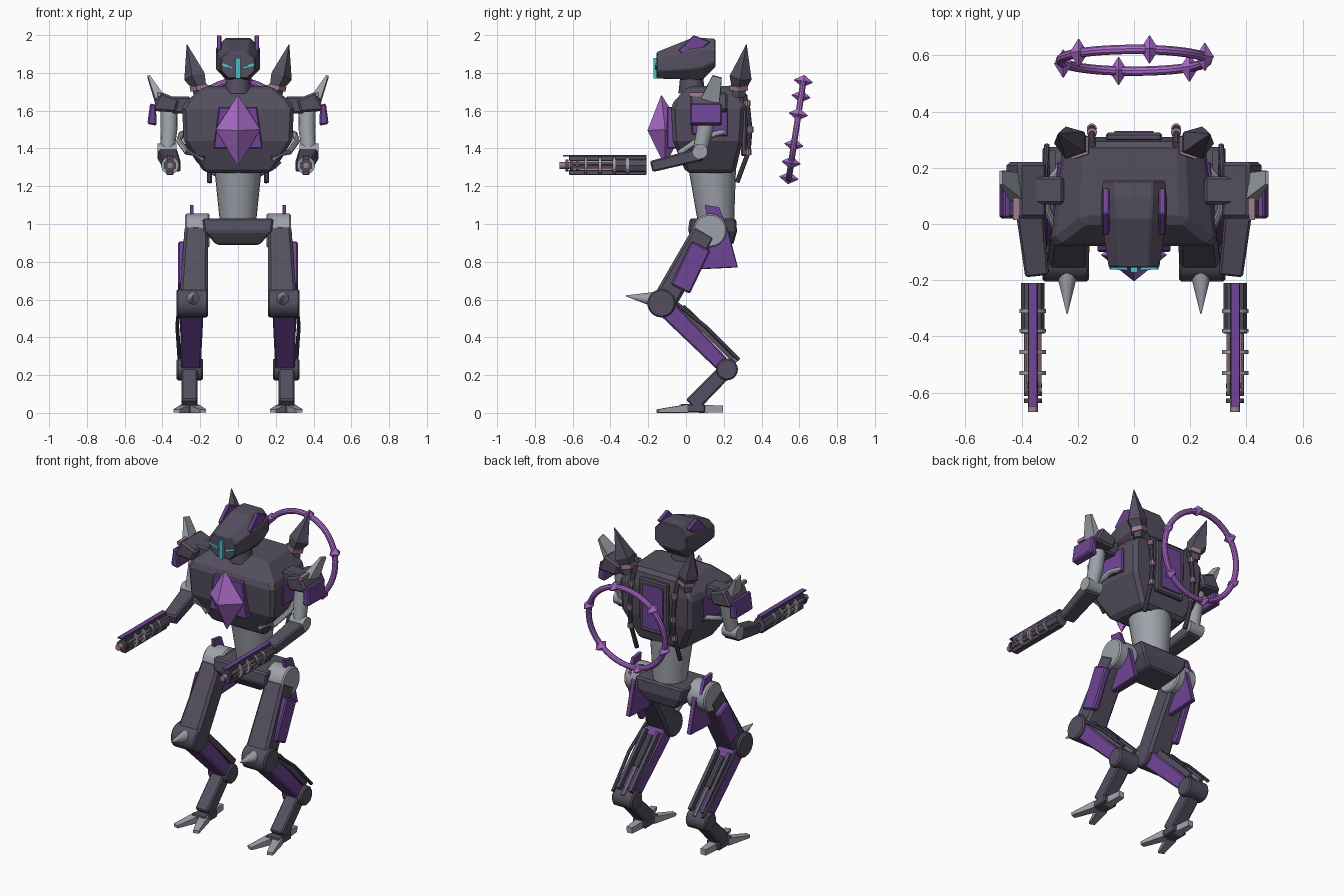
import bpy
import bmesh
from math import cos, sin, pi, radians
from mathutils import Vector

old = bpy.data.objects.get("Cube")
if old:
    bpy.data.objects.remove(old, do_unlink=True)


def material(name, *rgb):
    mat = bpy.data.materials.new(name)
    mat.use_nodes = True
    mat.diffuse_color = (*rgb, 1)
    mat.node_tree.nodes["Principled BSDF"].inputs["Base Color"].default_value = (*rgb, 1)
    return mat


DARK = material("dark_armour", .09, .078, .115)
PURPLE = material("purple_plate", .16, .06, .3)
VIOLET = material("bright_violet", .41, .15, .6)
GREY = material("grey_metal", .34, .36, .4)
CYAN = material("cyan_glow", .07, .55, .6)
PINK = material("dusty_pink", .36, .2, .27)
round_parts = []


def finish(obj, mat, mirror, bevel, smooth):
    obj.data.materials.append(mat)
    if bevel:
        mod = obj.modifiers.new("Bevel", "BEVEL")
        mod.width, mod.segments, mod.limit_method = bevel, 1, "ANGLE"
    if mirror:
        obj.modifiers.new("Mirror", "MIRROR")
    if smooth:
        round_parts.append(obj)
    return obj


def solid(name, sections, mat, mirror=False, bevel=0, smooth=False):
    """Skin matching cross-sections and cap both ends."""
    bm = bmesh.new()
    rings = [[bm.verts.new(p) for p in section] for section in sections]
    count = len(rings[0])
    for low, high in zip(rings, rings[1:]):
        for i in range(count):
            j = (i + 1) % count
            bm.faces.new((low[i], low[j], high[j], high[i]))
    bm.faces.new(rings[0])
    bm.faces.new(rings[-1])
    bmesh.ops.recalc_face_normals(bm, faces=bm.faces)
    mesh = bpy.data.meshes.new(name)
    bm.to_mesh(mesh)
    bm.free()
    obj = bpy.data.objects.new(name, mesh)
    bpy.context.collection.objects.link(obj)
    return finish(obj, mat, mirror, bevel, smooth)


def frame(direction):
    d = direction.normalized()
    u = Vector((1, 0, 0)) if abs(d.x) < .9 else Vector((0, 1, 0))
    u = (u - d * u.dot(d)).normalized()
    return u, d.cross(u)


def rod(name, path, radii, mat, mirror=False, sides=16, squash=1, bevel=0):
    """Round or faceted bar with a radius at every path point."""
    path = [Vector(p) for p in path]
    sections = []
    for k, (p, r) in enumerate(zip(path, radii)):
        u, v = frame(path[min(k + 1, len(path) - 1)] - path[max(k - 1, 0)])
        turns = [2 * pi * i / sides for i in range(sides)]
        sections.append([p + u * r * cos(t) + v * r * squash * sin(t) for t in turns])
    return solid(name, sections, mat, mirror, bevel, sides > 8)


def beam(name, a, b, size_a, size_b, mat, mirror=False, bevel=0):
    """Tapered box between two points; sizes are (width, depth)."""
    a, b = Vector(a), Vector(b)
    u, v = frame(b - a)
    corners = ((-.5, -.5), (.5, -.5), (.5, .5), (-.5, .5))
    return solid(name, [[p + u * w * i + v * d * j for i, j in corners]
                        for p, (w, d) in ((a, size_a), (b, size_b))], mat, mirror, bevel)


def prism(name, axis, outline, low, high, mat, mirror=False, bevel=0):
    """Outline extruded along x (y,z points) or along y (x,z points)."""
    place = (lambda t, p: (t, *p)) if axis == "x" else (lambda t, p: (p[0], t, p[1]))
    return solid(name, [[place(t, p) for p in outline] for t in (low, high)], mat, mirror, bevel)


def block(z, front_w, back_w, front, back):
    return [(-front_w, front, z), (front_w, front, z), (back_w, back, z), (-back_w, back, z)]


# Torso, waist and pelvis
solid("torso", [block(1.27, .18, .15, 0, .26), block(1.44, .29, .24, -.07, .3),
                block(1.63, .3, .25, -.08, .31), block(1.73, .18, .17, .01, .29)], DARK, bevel=.02)
rod("waist", [(0, .16, 1), (0, .14, 1.29)], [.095, .125], GREY, sides=24)
solid("pelvis", [block(.89, .115, .1, .06, .25), block(.96, .18, .15, .01, .27),
                 block(1.03, .19, .17, .02, .265)], DARK, bevel=.01)
prism("chest_plate", "y", [(-.13, 1.4), (.13, 1.4), (.1, 1.62), (-.1, 1.62)], -.1, -.05, PURPLE, bevel=.005)
rod("chest_gem", [(0, -.11, 1.31), (0, -.11, 1.5), (0, -.13, 1.68)], [.003, .118, .003],
    VIOLET, sides=4, squash=.8)
beam("back_frame", (0, .305, 1.36), (0, .31, 1.69), (.2, .03), (.2, .03), DARK, bevel=.008)
beam("back_panel", (0, .323, 1.39), (0, .326, 1.66), (.14, .01), (.14, .01), PURPLE)
beam("side_panel", (.281, .03, 1.54), (.262, .22, 1.54), (.02, .13), (.02, .15), PURPLE, True, .005)
rod("rib_tube", [(.25, .21, 1.49), (.3, .15, 1.475), (.312, .06, 1.44), (.27, -.03, 1.38), (.18, -.045, 1.345)],
    [.016] * 5, GREY, True, 10)

# Back cables with joints, and rear spikes
cable = [(.15, .28, 1.73), (.15, .325, 1.64), (.15, .34, 1.5), (.15, .33, 1.38), (.15, .27, 1.22)]
rod("back_cable", cable, [.013] * 5, DARK, True, 10)
for p in cable[1:4]:
    x, y, z = p
    rod("cable_joint", [(x, y, z - .015), (x, y, z + .015)], [.018] * 2, PINK, True, 10)
rod("rear_spike", [(.2, .28, 1.67), (.2, .28, 1.72), (.225, .29, 1.78), (.27, .32, 1.95)],
    [.035, .04, .062, .002], DARK, True, 5)
rod("spike_collar", [(.2, .28, 1.71), (.205, .28, 1.735)], [.052] * 2, PINK, True, 5)


# Head
def head_ring(y, top_w, mid_w, low_w, top, upper, lower, bottom):
    right = [(low_w, bottom), (mid_w, lower), (mid_w, upper), (top_w, top)]
    return [(x, y, z) for x, z in right] + [(-x, y, z) for x, z in reversed(right)]


solid("head", [head_ring(-.155, .05, .09, .05, 1.91, 1.88, 1.81, 1.77),
               head_ring(.02, .06, .117, .06, 1.98, 1.92, 1.82, 1.765),
               head_ring(.09, .065, .117, .065, 1.985, 1.93, 1.83, 1.765),
               head_ring(.155, .065, .11, .07, 1.98, 1.93, 1.86, 1.83)], DARK, bevel=.005)
rod("neck", [(0, .03, 1.69), (0, .03, 1.79)], [.07, .06], DARK)
prism("head_fin", "x", [(-.04, 1.92), (.04, 2), (.13, 1.965), (.08, 1.925), (-.02, 1.9)],
      .088, .112, PURPLE, True, .004)
beam("face_bar", (0, -.155, 1.77), (0, -.155, 1.88), (.024, .034), (.024, .034), CYAN)
beam("eye", (.025, -.157, 1.825), (.085, -.153, 1.845), (.016, .014), (.016, .014), CYAN, True)

# Floating ring with spikes
tilt = radians(81.5)
center = Vector((0, .583, 1.5))
bpy.ops.mesh.primitive_torus_add(location=center, rotation=(tilt, 0, 0), major_radius=.262,
                                 minor_radius=.017, major_segments=48, minor_segments=10)
halo = bpy.context.object
halo.name = "floating_ring"
finish(halo, VIOLET, False, 0, True)
normal = Vector((0, -sin(tilt), cos(tilt)))
for k in range(6):
    t = radians(18 + 60 * k)
    p = center + .265 * (Vector((cos(t), 0, 0)) + sin(t) * Vector((0, cos(tilt), sin(tilt))))
    rod("ring_spike", [p - normal * .05, p, p + normal * .05], [.002, .033, .002], VIOLET, sides=4)

# Shoulders and arms
prism("shoulder_pad", "y", [(.31, 1.66), (.41, 1.7), (.46, 1.6), (.33, 1.59)], .02, .22, DARK, True, .012)
prism("shoulder_plate", "y", [(.435, 1.63), (.465, 1.64), (.48, 1.53), (.43, 1.52)], .02, .19, PURPLE, True, .008)
beam("shoulder_strip", (.42, .015, 1.685), (.42, .16, 1.685), (.02, .02), (.02, .02), PINK, True)
beam("shoulder_horn", (.415, .13, 1.66), (.473, .165, 1.78), (.05, .1), (.012, .05), GREY, True)
beam("shoulder_joint", (.25, .12, 1.63), (.36, .12, 1.63), (.1, .09), (.1, .09), DARK, True, .01)
rod("upper_arm", [(.365, .12, 1.62), (.365, .1, 1.5), (.375, .07, 1.37)], [.045, .044, .036], GREY, True)
rod("elbow", [(.325, .075, 1.385), (.425, .075, 1.385)], [.04] * 2, GREY, True)
beam("forearm", (.375, .08, 1.37), (.345, -.18, 1.305), (.1, .07), (.085, .06), DARK, True, .008)

# Floating arm cannons
gx, gz = .36, 1.31


def gun_rod(name, start, end, radius, mat, dx=0, dz=0, sides=12):
    rod(name, [(gx + dx, start, gz + dz), (gx + dx, end, gz + dz)], [radius] * 2, mat, True, sides)


gun_rod("cannon_breech", -.39, -.21, .042, DARK, sides=8)
gun_rod("cannon_core", -.6, -.39, .02, DARK)
for dx in (-.022, .022):
    for dz in (-.012, .012):
        gun_rod("cannon_barrel", -.6, -.38, .009, PINK, dx, dz, 8)
for z, height in ((gz + .037, .026), (gz - .037, .026)):
    beam("cannon_rail", (gx, -.62, z), (gx, -.21, z), (.036, height), (.036, height), DARK, True, .003)
beam("cannon_stripe", (gx, -.65, gz + .052), (gx, -.21, gz + .052), (.03, .008), (.03, .008), PURPLE, True)
for y in (-.31, -.38, -.455, -.53):
    gun_rod("cannon_ring", y - .007, y + .007, .047, GREY)
for y in (-.575, -.605, -.63):
    gun_rod("muzzle_ring", y - .008, y + .008, .032, DARK)
gun_rod("muzzle", -.67, -.56, .018, PINK)

# Hips and thighs
hip, knee, ankle = (.127, .965), (-.13, .58), (.217, .23)


def joint(name, at, low, high, radius, mat):
    rod(name, [(low, *at), (high, *at)], [radius] * 2, mat, True, 20, bevel=.008)


joint("hip_joint", hip, .15, .28, .09, GREY)
prism("hip_fin", "x", [(.1, 1.1), (.175, 1.09), (.21, 1), (.12, .98)], .235, .255, PURPLE, True)
prism("hip_skirt", "x", [(.13, 1), (.22, .98), (.275, .77), (.07, .76), (.08, .86)], .195, .225, PURPLE, True, .004)
beam("thigh", (.22, .1, .96), (.235, -.12, .58), (.125, .13), (.15, .13), DARK, True, .015)
prism("thigh_plate", "x", [(.03, .91), (.13, .86), (.02, .63), (-.08, .68)], .28, .318, PURPLE, True, .008)
joint("knee_joint", knee, .16, .325, .075, DARK)
rod("knee_spike", [(.238, -.16, .6), (.238, -.32, .62)], [.042, .002], GREY, True, 12)

# Shins with rear pistons
beam("shin", (.245, -.11, .56), (.25, .19, .26), (.125, .1), (.105, .08), PURPLE, True, .008)
for x in (.205, .29):
    beam("shin_frame", (x, -.02, .56), (x, .25, .29), (.02, .035), (.02, .035), DARK, True)
rod("piston_sleeve", [(.247, 0, .54), (.247, .14, .4)], [.02] * 2, DARK, True, 10)
rod("piston_rod", [(.247, .12, .42), (.247, .27, .27)], [.011] * 2, GREY, True, 10)
rod("shin_cable", [(.31, -.05, .58), (.322, .1, .46), (.31, .28, .28)], [.01] * 3, DARK, True, 8)
joint("ankle_joint", ankle, .185, .325, .058, DARK)

# Feet
beam("foot_link", (.257, .217, .23), (.257, .03, .04), (.085, .08), (.085, .085), DARK, True, .008)
beam("foot_base", (.255, -.03, .024), (.255, .1, .024), (.09, .046), (.09, .046), DARK, True, .006)
for tip_x in (.325, .185):
    beam("front_toe", (.255 + (tip_x - .255) * .3, 0, .022), (tip_x, -.15, .01), (.055, .044), (.035, .018), GREY, True)
beam("heel_toe", (.255, .07, .022), (.255, .195, .02), (.055, .044), (.035, .036), GREY, True)

# Smooth shading on round parts
bpy.ops.object.select_all(action="DESELECT")
for obj in round_parts:
    obj.select_set(True)
bpy.context.view_layer.objects.active = round_parts[0]
bpy.ops.object.shade_smooth_by_angle(angle=radians(35))
